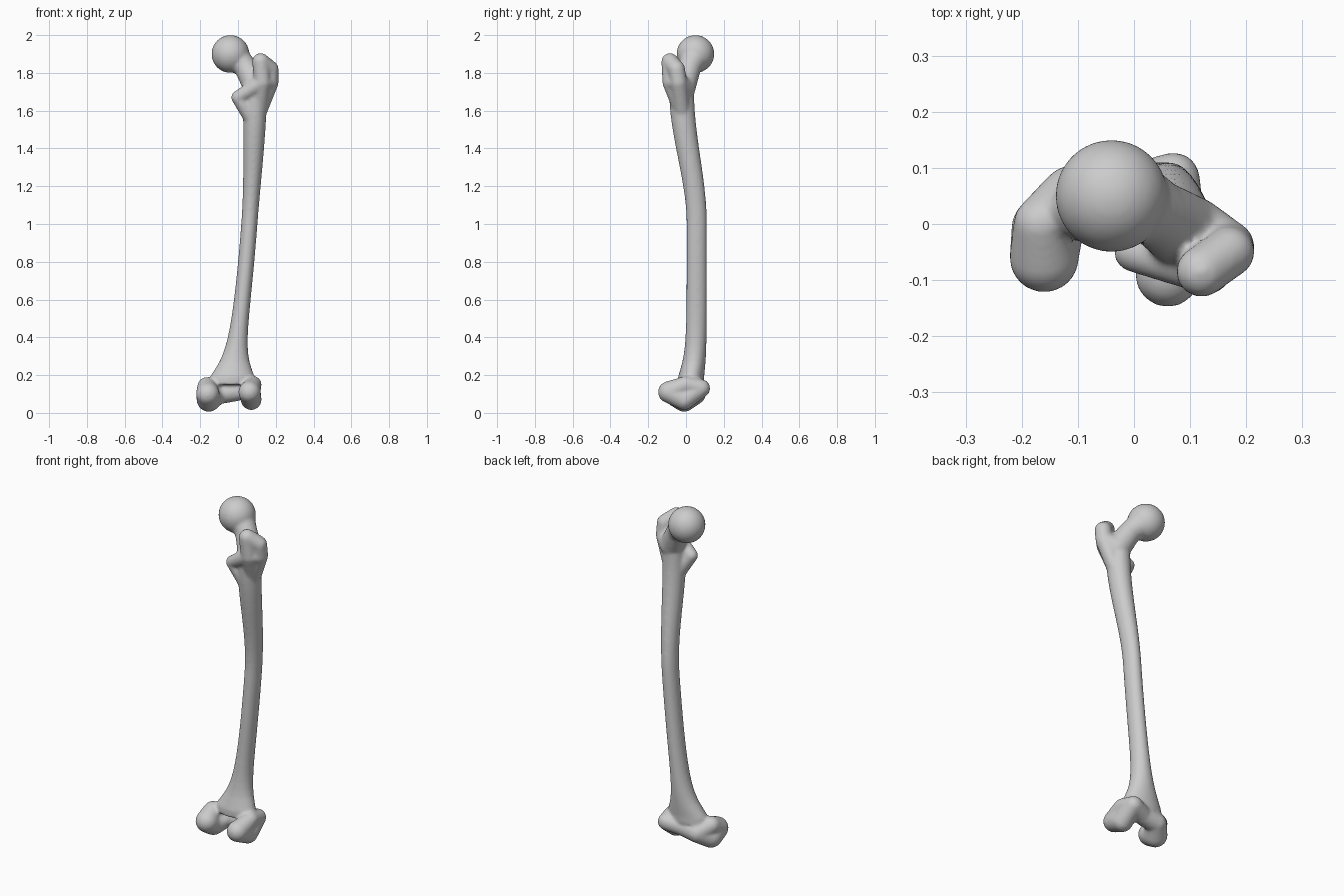
import bpy, bmesh, math
from mathutils import Matrix, Vector

if "Cube" in bpy.data.objects:
    bpy.data.objects.remove(bpy.data.objects["Cube"])


def make_material(name, colour):
    material = bpy.data.materials.new(name)
    material.use_nodes = True
    material.diffuse_color = colour
    shader = material.node_tree.nodes["Principled BSDF"]
    shader.inputs["Base Color"].default_value = colour
    return material


def smooth_step(value, start, end):
    t = min(max((value - start) / (end - start), 0), 1)
    return t * t * (3 - 2 * t)


def add_ball(target, centre, radius):
    """Add one round knob to the target mesh."""
    bmesh.ops.create_icosphere(target, subdivisions=4, radius=radius,
                               matrix=Matrix.Translation(centre))


def add_chain(target, *knobs):
    """Join each neighbouring pair of knobs with a tapered, rounded body."""
    for pair in zip(knobs, knobs[1:]):
        balls = bmesh.new()
        for centre, radius in pair:
            add_ball(balls, centre, radius)
        verts = [target.verts.new(vert.co) for vert in balls.verts]
        balls.free()
        bmesh.ops.convex_hull(target, input=verts)


def shaft_ring(target, z, sides):
    """One oval section of the bowed shaft, which flares towards the knee."""
    flare = min(math.exp((0.2 - z) * 10), 1)
    upper = smooth_step(z, 1, 1.7)
    centre = Vector((0.165 * z - 0.045 * z * z - 0.06,
                     0.057 - 0.08 * upper - 0.03 * flare, z))
    half_width = 0.043 + 0.02 * upper + 0.075 * flare
    half_depth = 0.054 + 0.012 * upper + 0.015 * flare
    angles = [math.tau * side / sides for side in range(sides)]
    return [target.verts.new(centre + Vector((half_width * math.cos(angle),
                                              half_depth * math.sin(angle), 0)))
            for angle in angles]


def add_shaft(target, bottom, top, sections, sides):
    step = (top - bottom) / sections
    rings = [shaft_ring(target, bottom + step * index, sides) for index in range(sections + 1)]
    for lower, upper in zip(rings, rings[1:]):
        for side in range(sides):
            target.faces.new((lower[side - 1], lower[side], upper[side], upper[side - 1]))
    target.faces.new(list(reversed(rings[0])))
    target.faces.new(rings[-1])


bm = bmesh.new()
add_shaft(bm, bottom=0.15, top=1.75, sections=40, sides=32)

# Hip end: head and neck
head = (-0.04, 0.05, 1.9), 0.1
neck_start = (0, 0.04, 1.87), 0.07
neck = (0.04, 0.02, 1.83), 0.06
neck_root = (0.1, -0.02, 1.72), 0.07
add_ball(bm, *head)
add_chain(bm, neck_start, neck, neck_root)

# Greater trochanter, with a raised crest at the back
crest = (0.12, -0.085, 1.86), 0.045
crest_foot = (0.13, -0.08, 1.75), 0.045
outer_tip = (0.17, -0.05, 1.82), 0.045
outer_foot = (0.17, -0.04, 1.75), 0.045
outer_root = (0.11, -0.02, 1.6), 0.045
add_chain(bm, crest, outer_tip, outer_foot, outer_root)
add_chain(bm, crest, crest_foot, outer_root)
add_chain(bm, crest_foot, outer_foot, neck_root, crest_foot)

# Lesser trochanter and its ridge
lesser = (0, -0.05, 1.67), 0.036
lesser_root = (0.07, -0.03, 1.57), 0.045
add_chain(bm, lesser_root, lesser, crest_foot)

# Knee end: inner condyle
inner_back = (-0.16, -0.06, 0.1), 0.062
inner_bottom = (-0.155, -0.01, 0.07), 0.064
inner_front = (-0.11, 0.05, 0.1), 0.055
inner_top = (-0.165, 0, 0.14), 0.05
add_chain(bm, inner_back, inner_bottom, inner_front, inner_top, inner_back)

# Outer condyle
outer_back = (0.06, -0.09, 0.11), 0.058
outer_bottom = (0.07, -0.01, 0.07), 0.055
outer_front = (0.07, 0.08, 0.13), 0.048
outer_top = (0.08, 0, 0.15), 0.045
add_chain(bm, outer_back, outer_bottom, outer_front, outer_top, outer_back)

# Groove for the kneecap
groove = (-0.02, 0.05, 0.11), 0.05
add_chain(bm, inner_front, groove, outer_front)

# Drop the points left inside the rounded bodies
loose = [vert for vert in bm.verts if not vert.link_faces]
bmesh.ops.delete(bm, geom=loose, context="VERTS")
bmesh.ops.recalc_face_normals(bm, faces=bm.faces)
mesh = bpy.data.meshes.new("thigh_bone")
bm.to_mesh(mesh)
bm.free()
mesh.materials.append(make_material("bone_grey", (0.6, 0.6, 0.6, 1)))
thigh_bone = bpy.data.objects.new("thigh_bone", mesh)
bpy.context.collection.objects.link(thigh_bone)

# Fuse the parts into one smooth skin
fuse = thigh_bone.modifiers.new("fuse", "REMESH")
fuse.mode = "VOXEL"
fuse.voxel_size = 0.008
fuse.use_smooth_shade = True
soften = thigh_bone.modifiers.new("soften", "SMOOTH")
soften.iterations = 8
